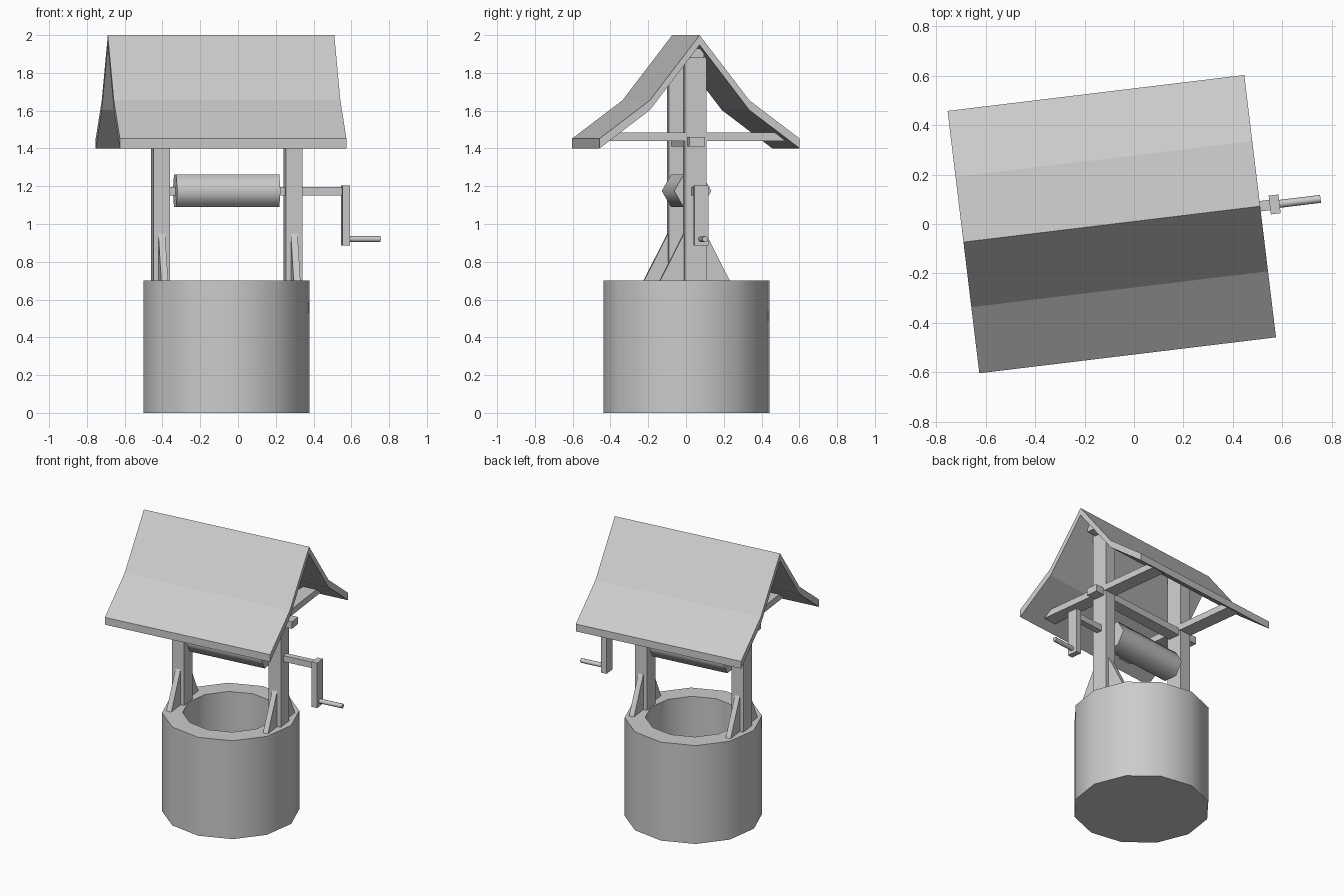
import bpy, bmesh, math
from mathutils import Matrix, Vector

if "Cube" in bpy.data.objects:
    bpy.data.objects.remove(bpy.data.objects["Cube"], do_unlink=True)

# One plain grey for everything
grey = bpy.data.materials.new("light_grey")
grey.use_nodes = True
grey.diffuse_color = (0.6, 0.6, 0.6, 1)
grey.node_tree.nodes["Principled BSDF"].inputs["Base Color"].default_value = (0.6, 0.6, 0.6, 1)

# The whole well stands slightly turned about z
PLACE = Matrix.Translation((-0.06, 0.003, 0)) @ Matrix.Rotation(math.radians(6.9), 4, "Z")


def finish(name, bm, smooth=None):
    bmesh.ops.recalc_face_normals(bm, faces=bm.faces)
    mesh = bpy.data.meshes.new(name)
    bm.to_mesh(mesh)
    bm.free()
    mesh.materials.append(grey)
    obj = bpy.data.objects.new(name, mesh)
    bpy.context.collection.objects.link(obj)
    obj.matrix_world = PLACE
    if smooth:
        bpy.ops.object.select_all(action="DESELECT")
        obj.select_set(True)
        bpy.context.view_layer.objects.active = obj
        bpy.ops.object.shade_smooth_by_angle(angle=math.radians(smooth))
    return obj


def prism(name, profile, x0, x1, smooth=None):
    """Extrude a (y, z) profile along x."""
    bm = bmesh.new()
    face = bm.faces.new([bm.verts.new((x0, y, z)) for y, z in profile])
    out = bmesh.ops.extrude_face_region(bm, geom=[face])
    moved = [g for g in out["geom"] if isinstance(g, bmesh.types.BMVert)]
    bmesh.ops.translate(bm, verts=moved, vec=Vector((x1 - x0, 0, 0)))
    return finish(name, bm, smooth)


def beam(name, x0, x1, width, z0, z1):
    h = width / 2
    return prism(name, [(-h, z0), (h, z0), (h, z1), (-h, z1)], x0, x1)


def rod(name, x0, x1, radius, z, sides, smooth):
    ring = [math.tau * i / sides for i in range(sides)]
    pts = [(radius * math.cos(a), z + radius * math.sin(a)) for a in ring]
    return prism(name, pts, x0, x1, smooth)


# Round wall with an open shaft
bm = bmesh.new()
outline = [(0, 0), (0.443, 0), (0.443, 0.7), (0.31, 0.7), (0.31, 0.05), (0, 0.05)]
verts = [bm.verts.new((r, 0, z)) for r, z in outline]
edges = [bm.edges.new(pair) for pair in zip(verts, verts[1:])]
bmesh.ops.spin(bm, geom=verts + edges, cent=(0, 0, 0), axis=(0, 0, 1),
               angle=math.tau, steps=12)
bmesh.ops.remove_doubles(bm, verts=bm.verts, dist=0.0005)
finish("well_wall", bm, 40)

# Bent roof shell of even vertical thickness
top = [(-0.534, 1.452), (-0.265, 1.655), (0, 2.0), (0.265, 1.655), (0.534, 1.452)]
under = [(y, z - 0.052) for y, z in reversed(top)]
prism("roof", top + under, -0.634, 0.574)

# Posts with their braces and roof ties
for side, s in (("right", -1), ("left", 1)):
    x = s * 0.353
    beam(side + "_post", x - 0.044, x + 0.044, 0.115, 0.69, 1.9)
    prism(side + "_roof_tie",
          [(-0.48, 1.44), (0.48, 1.44), (0.42, 1.485), (-0.42, 1.485)],
          x - 0.05, x + 0.05)
    for end, f in (("front", -1), ("back", 1)):
        prism(f"{side}_{end}_brace",
              [(f * 0.05, 0.695), (f * 0.188, 0.695), (f * 0.05, 0.965)],
              x - 0.018, x + 0.018)

# Lengthwise beams
beam("ridge_beam", -0.47, 0.47, 0.07, 1.88, 1.93)
beam("tie_beam", -0.47, 0.47, 0.085, 1.41, 1.46)

# Winding drum and crank
rod("drum", -0.275, 0.275, 0.099, 1.175, 6, 65)
beam("axle", -0.36, 0.64, 0.042, 1.152, 1.195)
beam("crank_arm", 0.613, 0.653, 0.076, 0.885, 1.205)
rod("crank_handle", 0.64, 0.82, 0.016, 0.92, 8, 50)
